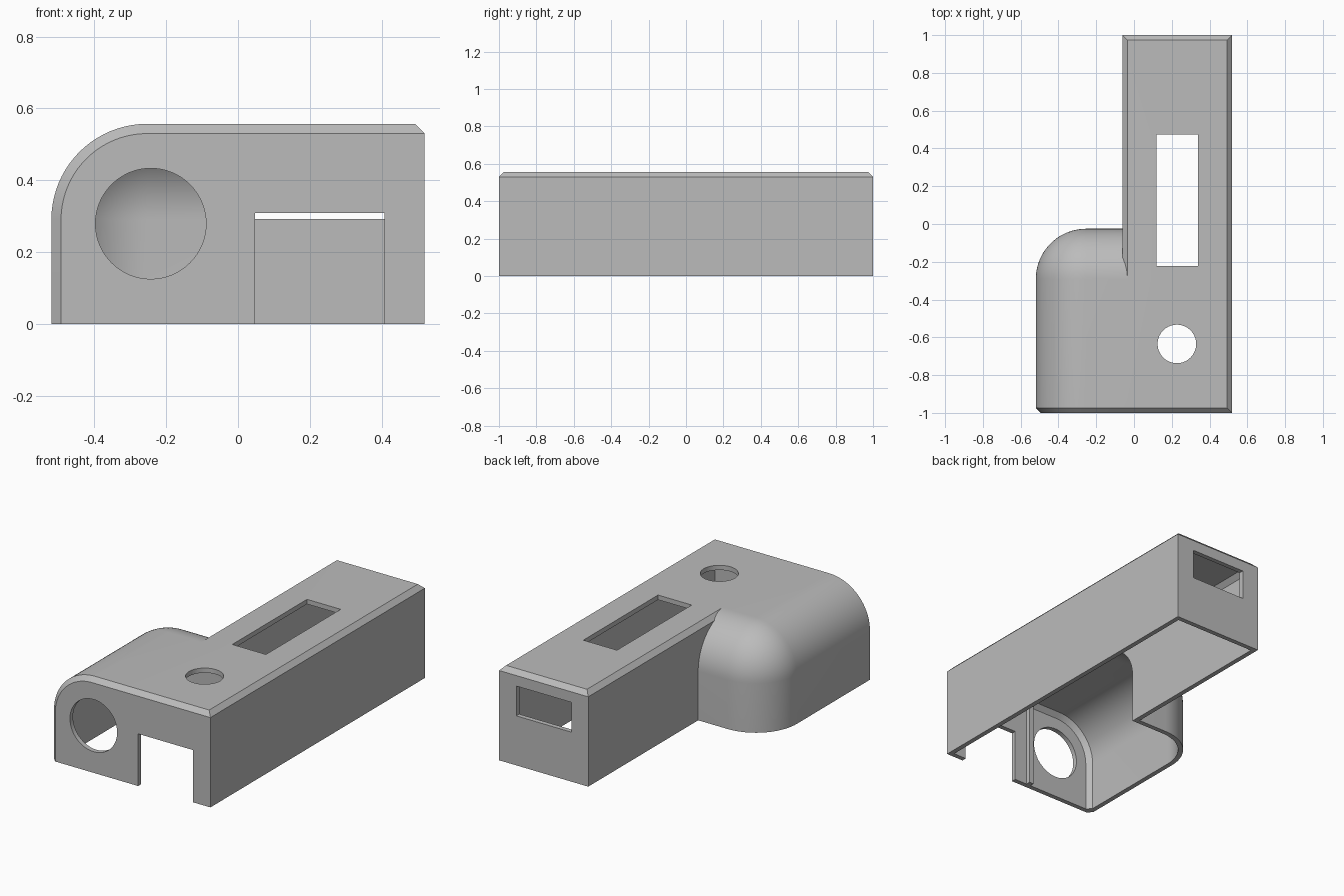
import bpy, bmesh, math
from mathutils import Matrix, Vector

default = bpy.data.objects.get("Cube")
if default:
    bpy.data.objects.remove(default, do_unlink=True)

HEIGHT, WALL, CHAMFER, ROUND = 0.557, 0.028, 0.027, 0.267

grey = bpy.data.materials.new("matte grey")
grey.use_nodes = True
grey.diffuse_color = (0.5, 0.5, 0.5, 1)
grey.node_tree.nodes["Principled BSDF"].inputs["Base Color"].default_value = (0.5, 0.5, 0.5, 1)


def box_mesh(lo, hi):
    bm = bmesh.new()
    bmesh.ops.create_cube(bm, size=1)
    lo, hi = Vector(lo), Vector(hi)
    for v in bm.verts:
        v.co = Vector(lo[i] + (v.co[i] + 0.5) * (hi[i] - lo[i]) for i in range(3))
    return bm


def make(name, bm):
    bmesh.ops.recalc_face_normals(bm, faces=bm.faces)
    mesh = bpy.data.meshes.new(name)
    bm.to_mesh(mesh)
    bm.free()
    obj = bpy.data.objects.new(name, mesh)
    mesh.materials.append(grey)
    bpy.context.collection.objects.link(obj)
    return obj


def bevel(bm, test, size, segments):
    edges = [e for e in bm.edges if test(e)]
    bmesh.ops.bevel(bm, geom=edges, offset=size, offset_type='OFFSET',
                    segments=segments, profile=0.5, affect='EDGES')


def on(edge, axis, value):
    return all(abs(v.co[axis] - value) < 1e-4 for v in edge.verts)


def long_body(name, t, floor):
    """Straight housing with a chamfered roof, shrunk by t."""
    top = HEIGHT - t
    bm = box_mesh((-0.062 + t, -1 + t, floor), (0.52 - t, 1 - t, top))
    bevel(bm, lambda e: on(e, 2, top), CHAMFER, 1)
    return make(name, bm)


def side_pod(name, t, floor):
    """Side bulge with a ball-shaped rear corner, shrunk by t."""
    left, front, back, top = -0.52 + t, -1 + t, -0.025 - t, HEIGHT - t
    bm = box_mesh((left, front, floor), (0.1, back, top))
    bevel(bm, lambda e: on(e, 0, left) + on(e, 1, back) + on(e, 2, top) == 2,
          ROUND - t, 20)
    bevel(bm, lambda e: on(e, 1, front) and not on(e, 2, floor) and not on(e, 0, 0.1),
          CHAMFER, 1)
    return make(name, bm)


def cylinder(name, radius, centre, rotation):
    bm = bmesh.new()
    bmesh.ops.create_cone(bm, cap_ends=True, segments=64, radius1=radius, radius2=radius,
                          depth=0.3, matrix=Matrix.Translation(centre) @ rotation)
    return make(name, bm)


def combine(target, tool, operation):
    mod = target.modifiers.new(operation.lower(), 'BOOLEAN')
    mod.operation, mod.solver, mod.object = operation, 'EXACT', tool
    bpy.context.view_layer.objects.active = target
    bpy.ops.object.modifier_apply(modifier=mod.name)
    bpy.data.objects.remove(tool, do_unlink=True)


# Outer housing, then hollowed from below
shell = long_body("housing_shell", 0, 0)
combine(shell, side_pod("pod_outer", 0, 0), 'UNION')
combine(shell, long_body("body_cavity", WALL, -0.1), 'DIFFERENCE')
combine(shell, side_pod("pod_cavity", WALL, -0.1), 'DIFFERENCE')

# Front doorway, rear window and roof slot
for name, lo, hi in (
        ("front_doorway", (0.048, -1.1, -0.1), (0.408, -0.9, 0.308)),
        ("rear_window", (0.048, 0.9, 0.292), (0.408, 1.1, 0.468)),
        ("roof_slot", (0.118, -0.222, 0.45), (0.338, 0.475, 0.7))):
    combine(shell, make(name, box_mesh(lo, hi)), 'DIFFERENCE')

# Round holes in the front wall and the roof
combine(shell, cylinder("front_hole", 0.154, (-0.243, -1, 0.279),
                        Matrix.Rotation(math.pi / 2, 4, 'X')), 'DIFFERENCE')
combine(shell, cylinder("roof_hole", 0.102, (0.227, -0.635, HEIGHT),
                        Matrix.Identity(4)), 'DIFFERENCE')

# Thin stub of wall inside the front
make("inner_rib", box_mesh((-0.062, -0.975, 0), (-0.034, -0.945, 0.535)))

bpy.ops.object.select_all(action='DESELECT')
shell.select_set(True)
bpy.context.view_layer.objects.active = shell
bpy.ops.object.shade_smooth_by_angle(angle=math.radians(25))
